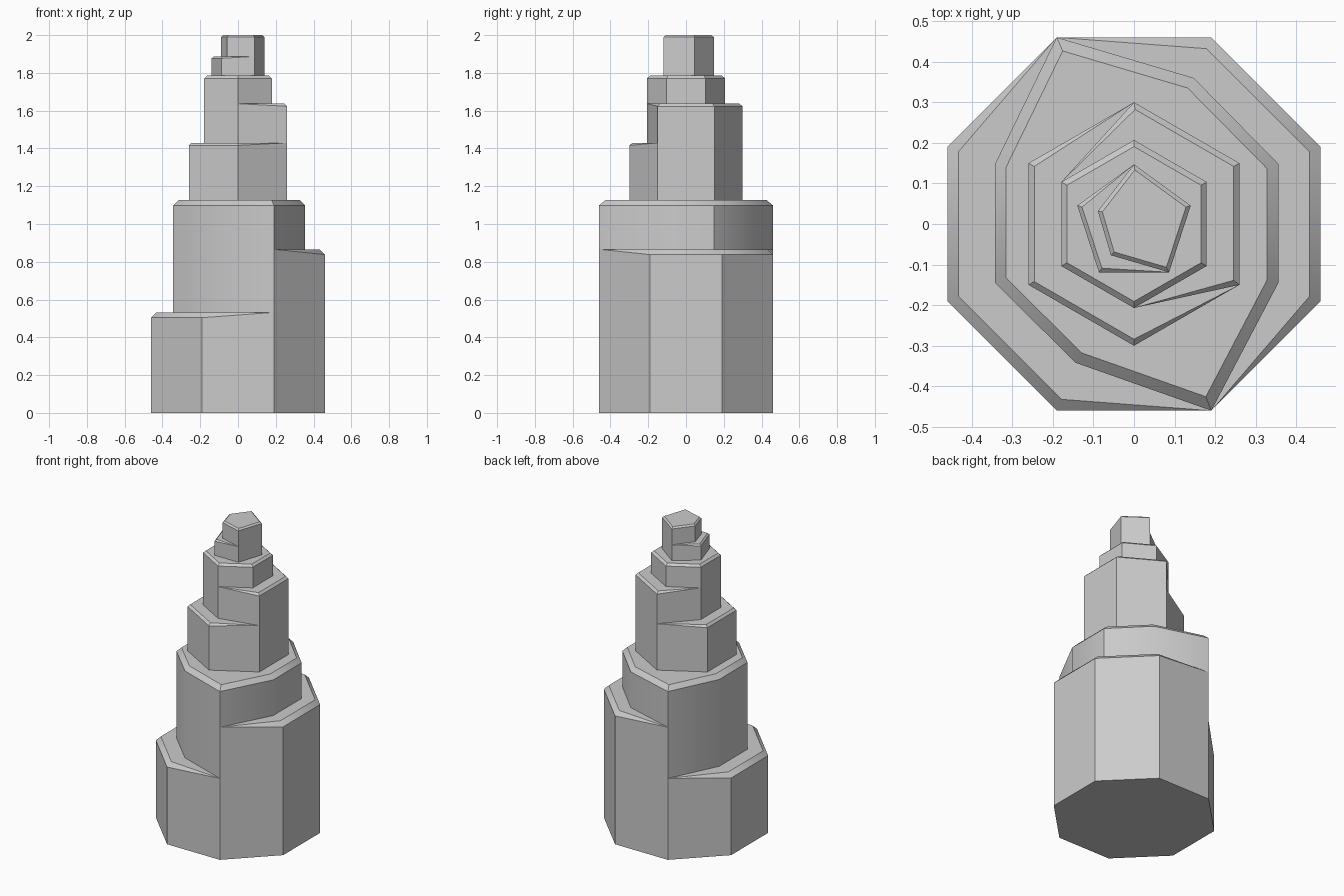
import bpy
import bmesh
import math
from mathutils import Vector

if "Cube" in bpy.data.objects:
    bpy.data.objects.remove(bpy.data.objects["Cube"])

stone = bpy.data.materials.new("light_grey")
stone.use_nodes = True
GREY = (0.6, 0.6, 0.6, 1)
stone.diffuse_color = GREY
stone.node_tree.nodes["Principled BSDF"].inputs["Base Color"].default_value = GREY


def ring(sides, radius, start):
    """Regular polygon, counter-clockwise from the start angle in degrees."""
    step = 2 * math.pi / sides
    a = math.radians(start)
    return [(radius * math.cos(a + i * step), radius * math.sin(a + i * step))
            for i in range(sides)]


def inset_corner(prev, here, nxt, width):
    """Corner moved inwards so both its edges shift by width."""
    d1, d2 = (here - prev).normalized(), (nxt - here).normalized()
    n1, n2 = Vector((-d1.y, d1.x)), Vector((-d2.y, d2.x))
    return here + (n1 + n2) * width / (1 + n1.dot(n2))


def tier(name, outline, bottom, top, bevel, pinched=False):
    """Prism with a bevelled top; a pinched bevel tapers to nothing at both ends."""
    pts = [Vector(p) for p in outline]
    count = len(pts)
    bm = bmesh.new()
    base, shoulder, rim = [], [], []
    for i, p in enumerate(pts):
        base.append(bm.verts.new((p.x, p.y, bottom)))
        if pinched and i in (0, count - 1):
            v = bm.verts.new((p.x, p.y, top))
            shoulder.append(v)
            rim.append(v)
        else:
            q = inset_corner(pts[i - 1], p, pts[(i + 1) % count], bevel)
            shoulder.append(bm.verts.new((p.x, p.y, top - bevel)))
            rim.append(bm.verts.new((q.x, q.y, top)))
    for i in range(count):
        j = (i + 1) % count
        bm.faces.new((base[i], base[j], shoulder[j], shoulder[i]))
        slope = list(dict.fromkeys((shoulder[i], shoulder[j], rim[j], rim[i])))
        if len(slope) > 2:
            bm.faces.new(slope)
    bm.faces.new(rim)
    bm.faces.new(base[::-1])
    bmesh.ops.recalc_face_normals(bm, faces=bm.faces)
    mesh = bpy.data.meshes.new(name)
    bm.to_mesh(mesh)
    bm.free()
    mesh.materials.append(stone)
    obj = bpy.data.objects.new(name, mesh)
    bpy.context.collection.objects.link(obj)
    bpy.ops.object.select_all(action="DESELECT")
    obj.select_set(True)
    bpy.context.view_layer.objects.active = obj
    bpy.ops.object.shade_smooth_by_angle(angle=math.radians(35))


# Octagonal base: two halves of different height
octagon = ring(8, 0.498, 112.5)
tier("base_low_half", octagon[:5], 0, 0.532, 0.028, True)
tier("base_high_half", octagon[4:] + octagon[:1], 0, 0.866, 0.028, True)

# Second tier, reaching out to the two corners where the base splits
tier("second_tier", [octagon[0], (-0.343, 0.147), (-0.343, -0.145), (-0.144, -0.342),
                     octagon[4], (0.356, -0.145), (0.356, 0.148), (0.147, 0.36)],
     0.5, 1.127, 0.028)

# Hexagonal third tier: low wrap, then a higher piece climbing round the shaft
hexagon = ring(6, 0.3, 90)
shaft = ring(6, 0.207, 90)
tier("third_tier_low", hexagon[:5], 1.1, 1.43, 0.014, True)
tier("third_tier_high", [shaft[3], hexagon[4], hexagon[5], hexagon[0], shaft[1]],
     1.1, 1.637, 0.014, True)
tier("fourth_tier", shaft, 1.4, 1.785, 0.014)

# Pentagonal crown: low step and the summit block
pentagon = ring(5, 0.147, 90)
tier("crown_step", pentagon[:4], 1.76, 1.887, 0.01, True)
tier("summit", [pentagon[0], (-0.089, 0.032), (-0.057, -0.077), pentagon[3], pentagon[4]],
     1.76, 2.0, 0.01)
